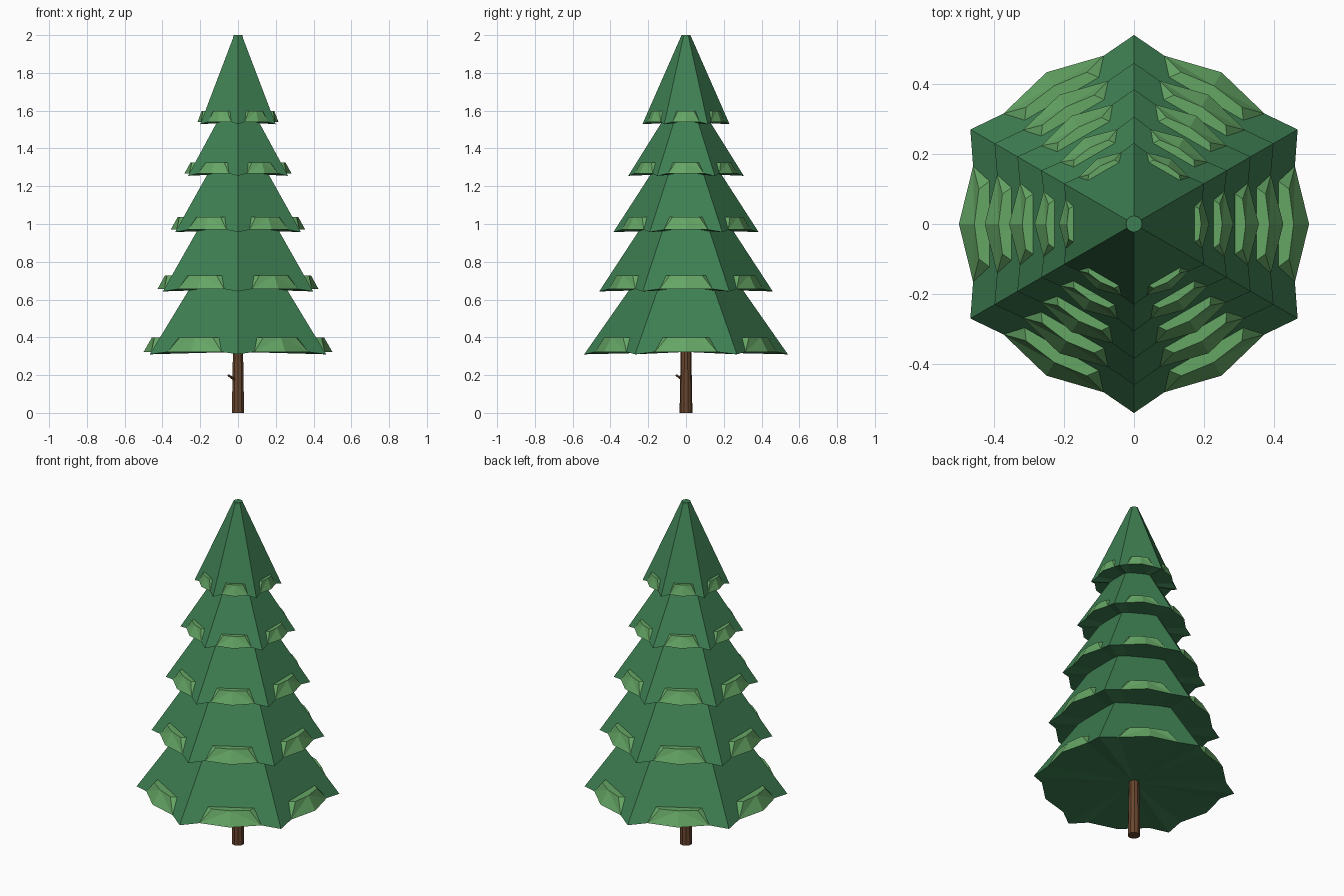
import bpy, bmesh, math
from mathutils import Vector, Matrix

cube = bpy.data.objects.get("Cube")
if cube:
    bpy.data.objects.remove(cube)


def material(name, rgb):
    m = bpy.data.materials.new(name)
    m.use_nodes = True
    m.diffuse_color = (*rgb, 1)
    m.node_tree.nodes["Principled BSDF"].inputs["Base Color"].default_value = (*rgb, 1)
    return m


GREEN = material("pine green", (0.048, 0.21, 0.084))
LIGHT = material("light green", (0.13, 0.38, 0.13))
BROWN = material("bark brown", (0.14, 0.062, 0.028))


def finish(bm, name, mats):
    bmesh.ops.remove_doubles(bm, verts=bm.verts, dist=0.0001)
    bmesh.ops.recalc_face_normals(bm, faces=bm.faces)
    mesh = bpy.data.meshes.new(name)
    bm.to_mesh(mesh)
    bm.free()
    for m in mats:
        mesh.materials.append(m)
    obj = bpy.data.objects.new(name, mesh)
    bpy.context.collection.objects.link(obj)
    return obj


def add_face(bm, points, turn, index=0):
    f = bm.faces.new([bm.verts.new(turn @ Vector(p)) for p in points])
    f.material_index = index


COS30, TAN30 = math.cos(math.pi / 6), math.tan(math.pi / 6)
SIXTHS = [Matrix.Rotation(math.radians(60 * i), 3, 'Z') for i in range(6)]
RISE = 0.013


def branch_tier(name, z0, z1, a0, a1, height):
    """Six-sided skirt; a0 and a1 are the flat-side distances at bottom and top."""
    s = a0 / 0.467
    side = lambda z: a0 + (a1 - a0) * (z - z0) / (z1 - z0)
    zb, zt = z0 + RISE, z0 + height
    ab, at = side(zb), side(zt)
    wide, top, shoulder = 0.165 * s, 0.125 * s, 0.1 * s

    # skirt with a raised lower edge between its corners
    bm = bmesh.new()
    for turn in SIXTHS:
        c0, c1 = a0 * TAN30, a1 * TAN30
        edge = [(a0, -c0, z0), (ab, -wide, zb), (ab, wide, zb), (a0, c0, z0)]
        add_face(bm, edge + [(a1, c1, z1), (a1, -c1, z1)], turn)
        for p, q in zip(edge, edge[1:]):
            add_face(bm, [q, p, (0, 0, zb)], turn)
        add_face(bm, [(a1, -c1, z1), (a1, c1, z1), (0, 0, z1)], turn)
    finish(bm, name, [GREEN])

    # raised light tufts, one on each flat side
    bm = bmesh.new()
    for turn in SIXTHS:
        nose = (a0 * 1.07, 0, zb)
        ridge = (at + 0.043 * s, 0, zt)
        for k in (-1, 1):
            foot = (ab, k * wide, zb)
            lip = (at + 0.03 * s, k * shoulder, zt)
            root = (at - 0.004, k * top, zt)
            add_face(bm, [foot, nose, ridge], turn, 0)
            add_face(bm, [foot, ridge, lip], turn, 0)
            add_face(bm, [foot, lip, root], turn, 0)
            add_face(bm, [ridge, lip, root, (at - 0.004, 0, zt)], turn, 0)
            add_face(bm, [foot, nose, (ab, 0, zb)], turn, 1)
    finish(bm, name + "_tufts", [LIGHT, GREEN])


# name, bottom, top, bottom and top flat-side distance, tuft height
TIERS = [
    ("bottom_branches", 0.31, 0.66, 0.467, 0.255, 0.09),
    ("lower_branches", 0.643, 0.975, 0.398, 0.21, 0.085),
    ("middle_branches", 0.957, 1.27, 0.333, 0.158, 0.08),
    ("upper_branches", 1.255, 1.545, 0.265, 0.108, 0.07),
    ("top_branches", 1.528, 1.998, 0.2, 0.021, 0.07),
]
for tier in TIERS:
    branch_tier(*tier)


def rod(name, start, end, r0, r1, sides, mat):
    a, b = Vector(start), Vector(end)
    bm = bmesh.new()
    bmesh.ops.create_cone(bm, cap_ends=True, segments=sides, radius1=r0,
                          radius2=r1, depth=(b - a).length)
    turn = (b - a).to_track_quat('Z', 'Y').to_matrix().to_4x4()
    bm.transform(Matrix.Translation((a + b) / 2) @ turn)
    return finish(bm, name, [mat])


# rounded tip, trunk and a small broken twig
rod("tree_tip", (0, 0, 1.985), (0, 0, 2), 0.026, 0.023, 16, GREEN)
rod("trunk", (0, 0, 0), (0, 0, 0.34), 0.034, 0.028, 10, BROWN)
rod("twig", (-0.015, -0.015, 0.175), (-0.052, -0.052, 0.2), 0.009, 0.005, 5, BROWN)
